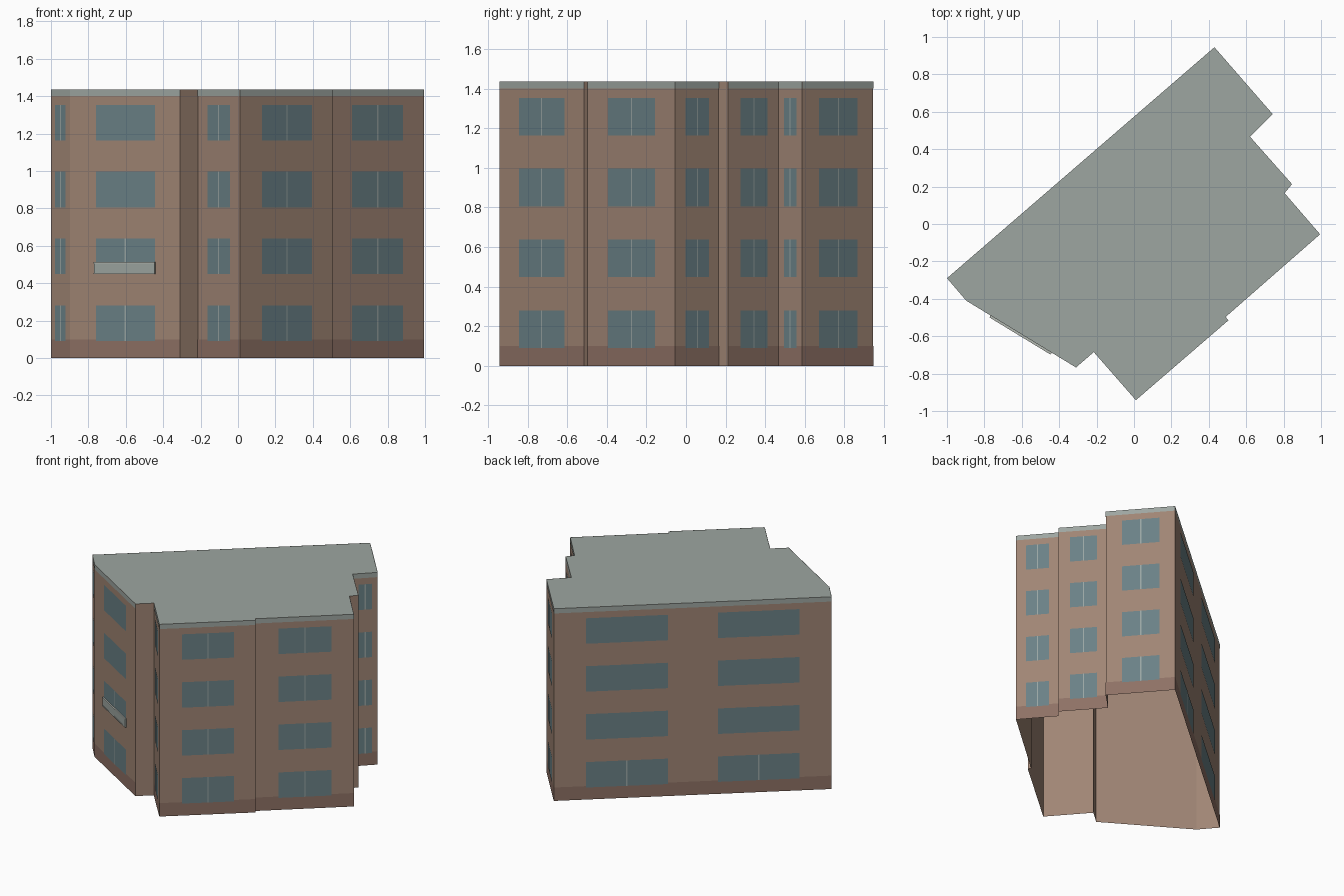
import bpy
import bmesh
from mathutils import Vector

if "Cube" in bpy.data.objects:
    bpy.data.objects.remove(bpy.data.objects["Cube"])

HEIGHT, BASE, BAND = 1.435, 0.10, 1.40
FLOOR, SILL, WIN_H = 0.358, 0.09, 0.19

# Footprint corners, counter-clockwise from the left tip
PLAN = [Vector(p) for p in (
    (-1, -.29), (-.897, -.41), (-.31, -.767), (-.215, -.685), (.01, -.942),
    (.505, -.515), (.49, -.497), (.995, -.055), (.805, .165), (.845, .213),
    (.62, .467), (.742, .587), (.43, .945))]
N = len(PLAN)
PLAIN = {2, 5, 8}            # short return walls without trim or windows
BAY, BACK = 1, 12            # wall with the balcony, long rear wall


def material(name, rgb):
    m = bpy.data.materials.new(name)
    m.diffuse_color = (*rgb, 1)
    m.use_nodes = True
    m.node_tree.nodes["Principled BSDF"].inputs["Base Color"].default_value = m.diffuse_color
    return m


BRICK = material("brick", (.35, .235, .175))
PLINTH = material("plinth", (.27, .165, .13))
GLASS = material("glass", (.145, .22, .24))
FRAME = material("frame", (.32, .38, .37))
ROOF = material("roofing", (.34, .38, .355))


def finish(name, bm, mat):
    me = bpy.data.meshes.new(name)
    bm.to_mesh(me)
    bm.free()
    me.materials.append(mat)
    ob = bpy.data.objects.new(name, me)
    bpy.context.collection.objects.link(ob)
    return ob


def point(i, t, z, out):
    """Point on wall i at fraction t, height z, pushed outwards."""
    a, b = PLAN[i], PLAN[(i + 1) % N]
    d = (b - a).normalized()
    p = a.lerp(b, t) + Vector((d.y, -d.x)) * out
    return Vector((p.x, p.y, z))


def panel(bm, i, t0, t1, z0, z1, out=0.0):
    bm.faces.new([bm.verts.new(point(i, t, z, out)) for t, z in
                  ((t0, z0), (t1, z0), (t1, z1), (t0, z1))])


def slab(bm, i, t0, t1, z0, z1, depth):
    """Box standing off wall i."""
    v = [bm.verts.new(point(i, t, z, o)) for o in (0, depth)
         for t, z in ((t0, z0), (t1, z0), (t1, z1), (t0, z1))]
    bm.faces.new(v[4:])
    for k in range(4):
        j = (k + 1) % 4
        bm.faces.new((v[k], v[j], v[4 + j], v[4 + k]))


# Walls, open underneath
walls = bmesh.new()
for i in range(N):
    panel(walls, i, 0, 1, 0, HEIGHT)
bmesh.ops.remove_doubles(walls, verts=walls.verts, dist=1e-4)
finish("walls", walls, BRICK)

# Flat roof
roof = bmesh.new()
roof.faces.new([roof.verts.new((p.x, p.y, HEIGHT)) for p in PLAN])
finish("roof", roof, ROOF)

# Plinth, roof edge band, windows and mullions on the main walls
plinth, band, glass, bars = (bmesh.new() for _ in range(4))
for i in range(N):
    if i in PLAIN:
        continue
    panel(plinth, i, 0, 1, 0, BASE, .001)
    panel(band, i, 0, 1, BAND, HEIGHT, .001)
    length = (PLAN[(i + 1) % N] - PLAN[i]).length
    spans = ((.115, .41), (.59, .885)) if i == BACK else ((.235, .775),)
    barred_floors = {BACK: 1, BAY: 2}.get(i, 4)
    for t0, t1 in spans:
        for f in range(4):
            z = SILL + f * FLOOR
            panel(glass, i, t0, t1, z, z + WIN_H, .002)
            if f < barred_floors:
                mid, w = (t0 + t1) / 2, .004 / length
                panel(bars, i, mid - w, mid + w, z, z + WIN_H, .003)
finish("plinth", plinth, PLINTH)
finish("roof_band", band, ROOF)
finish("windows", glass, GLASS)
finish("mullions", bars, FRAME)

# Shallow balcony with rails on the bay
balcony = bmesh.new()
slab(balcony, BAY, .225, .775, .45, .512, .010)
finish("balcony_panel", balcony, ROOF)
rails = bmesh.new()
for z in (.448, .506):
    slab(rails, BAY, .222, .778, z, z + .007, .012)
finish("balcony_rails", rails, material("rail", (.45, .48, .44)))
